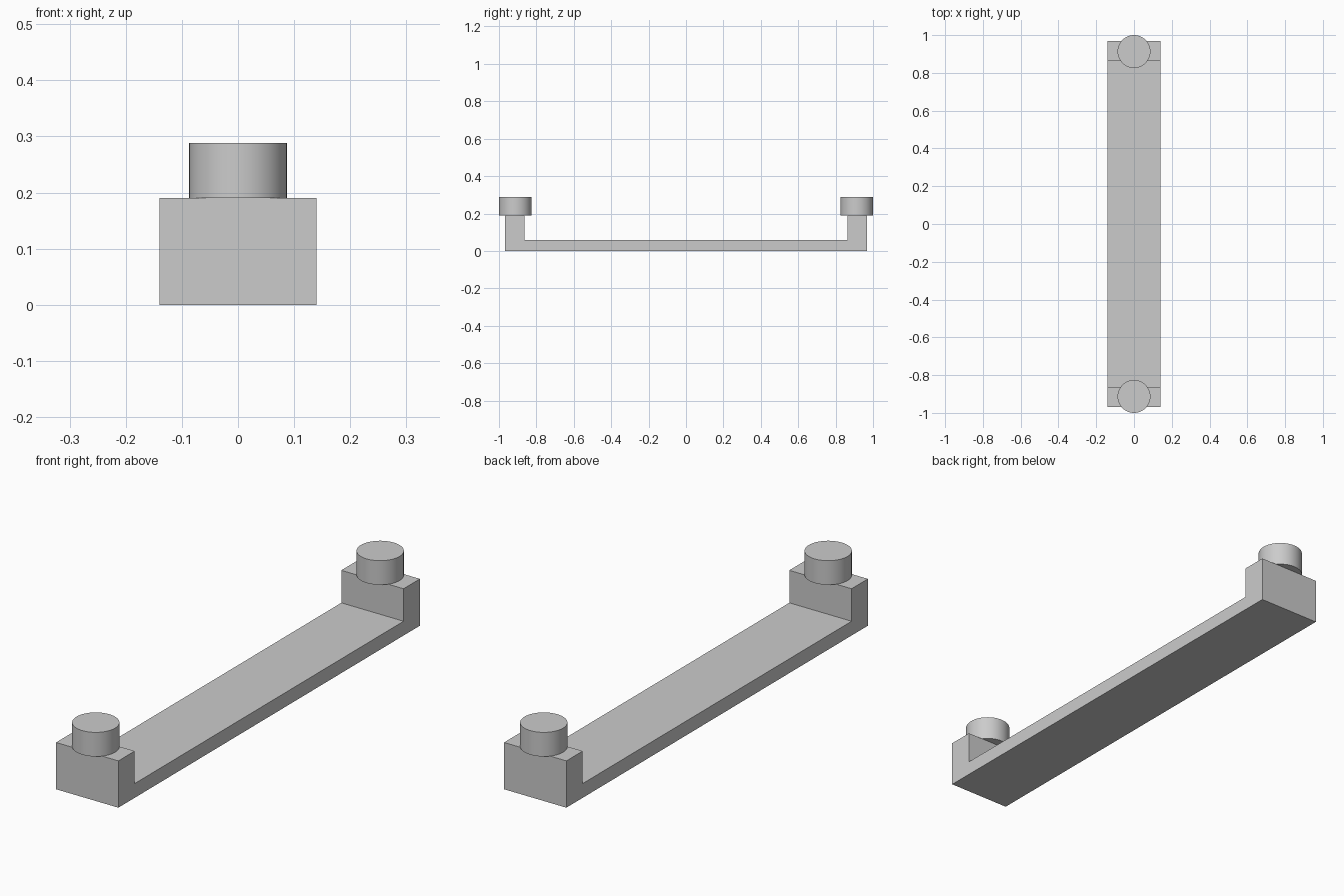
import bpy, bmesh, math

cube = bpy.data.objects.get("Cube")
if cube:
    bpy.data.objects.remove(cube, do_unlink=True)

WIDTH = 0.28
OUTER, INNER = 0.968, 0.863      # end block limits along y
PLATE_TOP, BLOCK_TOP, PEG_TOP = 0.058, 0.19, 0.288
PEG_RADIUS, PEG_Y = 0.087, 0.913

grey = bpy.data.materials.new("plain_grey")
grey.use_nodes = True
grey.diffuse_color = (0.6, 0.6, 0.6, 1)
grey.node_tree.nodes["Principled BSDF"].inputs["Base Color"].default_value = (0.6, 0.6, 0.6, 1)


def make_bracket():
    """Channel-shaped bar: side profile extruded across x."""
    half = [(OUTER, 0), (OUTER, BLOCK_TOP), (INNER, BLOCK_TOP), (INNER, PLATE_TOP)]
    profile = half + [(-y, z) for y, z in reversed(half)]
    bm = bmesh.new()
    face = bm.faces.new([bm.verts.new((-WIDTH / 2, y, z)) for y, z in profile])
    extruded = bmesh.ops.extrude_face_region(bm, geom=[face])["geom"]
    verts = [v for v in extruded if isinstance(v, bmesh.types.BMVert)]
    bmesh.ops.translate(bm, verts=verts, vec=(WIDTH, 0, 0))
    bmesh.ops.recalc_face_normals(bm, faces=bm.faces)
    mesh = bpy.data.meshes.new("bar_with_end_blocks")
    bm.to_mesh(mesh)
    bm.free()
    mesh.materials.append(grey)
    obj = bpy.data.objects.new("bar_with_end_blocks", mesh)
    bpy.context.collection.objects.link(obj)


def make_peg(name, y):
    """Round peg standing on an end block."""
    bpy.ops.mesh.primitive_cylinder_add(
        vertices=64, radius=PEG_RADIUS, depth=PEG_TOP - BLOCK_TOP,
        location=(0, y, (PEG_TOP + BLOCK_TOP) / 2))
    peg = bpy.context.object
    peg.name = name
    peg.data.materials.append(grey)
    bpy.ops.object.shade_smooth_by_angle(angle=math.radians(30))


make_bracket()
make_peg("front_peg", -PEG_Y)
make_peg("back_peg", PEG_Y)
